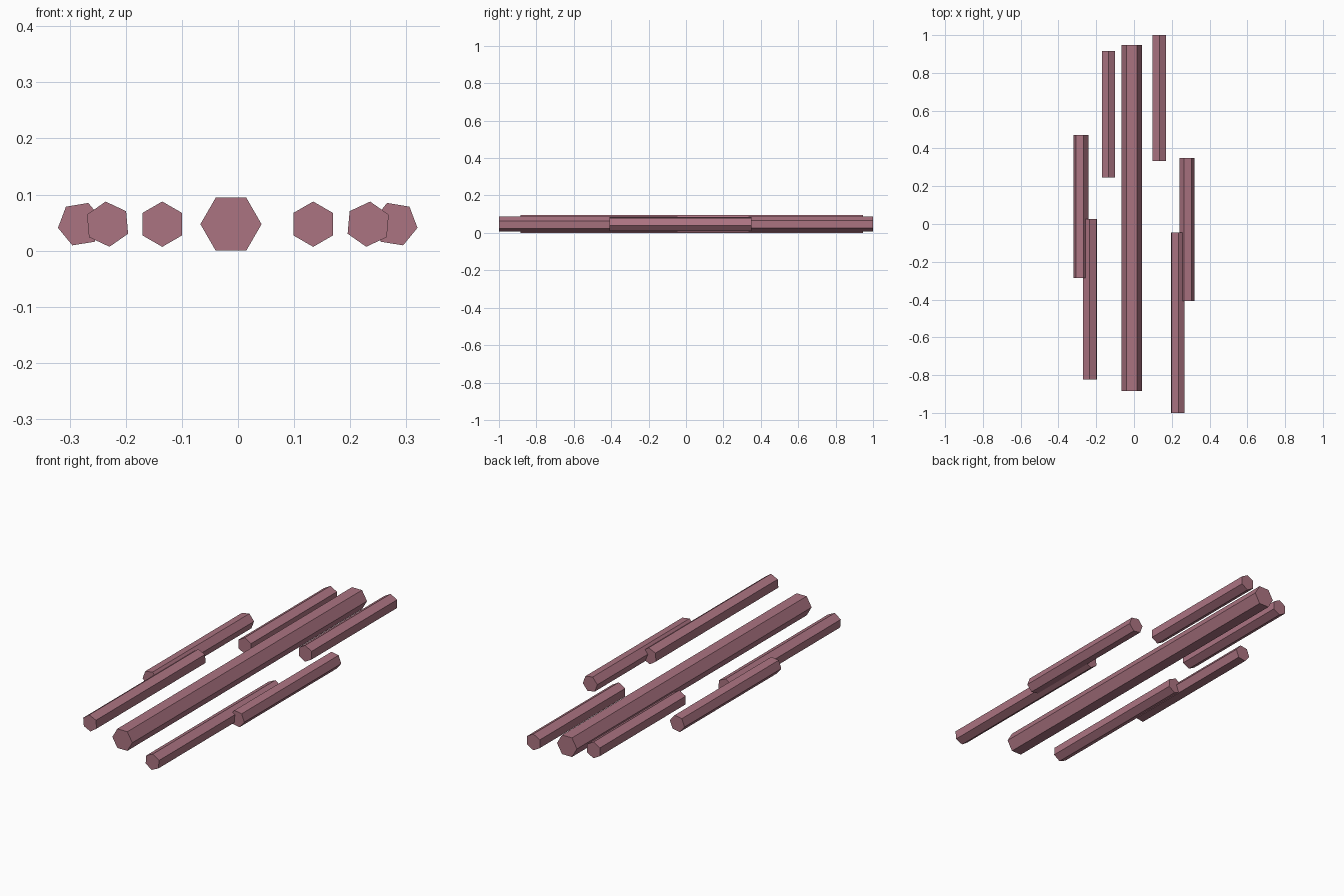
import bpy
import bmesh
from math import radians, pi
from mathutils import Matrix

cube = bpy.data.objects.get("Cube")
if cube:
    bpy.data.objects.remove(cube, do_unlink=True)

# Single dusty rose colour
rose = bpy.data.materials.new("dusty_rose")
rose.use_nodes = True
colour = (0.41, 0.174, 0.222, 1)
rose.diffuse_color = colour
rose.node_tree.nodes["Principled BSDF"].inputs["Base Color"].default_value = colour

AXIS_HEIGHT = 0.0472


def hex_rod(name, x, y_min, y_max, radius, roll):
    """Six-sided rod along y; roll is the front-view angle of a corner from +x."""
    bm = bmesh.new()
    bmesh.ops.create_cone(bm, cap_ends=True, segments=6, radius1=radius,
                          radius2=radius, depth=y_max - y_min)
    # put a corner on +x, whatever the primitive's start angle
    first = max(bm.verts, key=lambda v: v.co.x)
    offset = 0 if abs(first.co.x - radius) < radius * 0.01 else pi / 6
    turn = (Matrix.Rotation(pi / 2, 4, 'X')
            @ Matrix.Rotation(radians(roll) + offset, 4, 'Z'))
    bmesh.ops.transform(bm, matrix=turn, verts=bm.verts)
    mesh = bpy.data.meshes.new(name)
    bm.to_mesh(mesh)
    bm.free()
    mesh.materials.append(rose)
    rod = bpy.data.objects.new(name, mesh)
    rod.location = (x, (y_min + y_max) / 2, AXIS_HEIGHT)
    bpy.context.collection.objects.link(rod)


# Thick central rod
hex_rod("central_rod", -0.0125, -0.885, 0.947, 0.0545, 0)

# Thin rods in staggered pairs either side: name, x, y range, roll
THIN = 0.0404
for name, x, y_min, y_max, roll in (
        ("right_back_rod", -0.135, 0.245, 0.915, 30),
        ("left_back_rod", 0.134, 0.333, 1.0, 30),
        ("right_outer_rod", -0.281, -0.286, 0.47, 9.3),
        ("left_outer_rod", 0.28, -0.408, 0.349, -9.3),
        ("right_front_rod", -0.2325, -0.824, 0.027, 35),
        ("left_front_rod", 0.232, -1.0, -0.045, 25)):
    hex_rod(name, x, y_min, y_max, THIN, roll)
